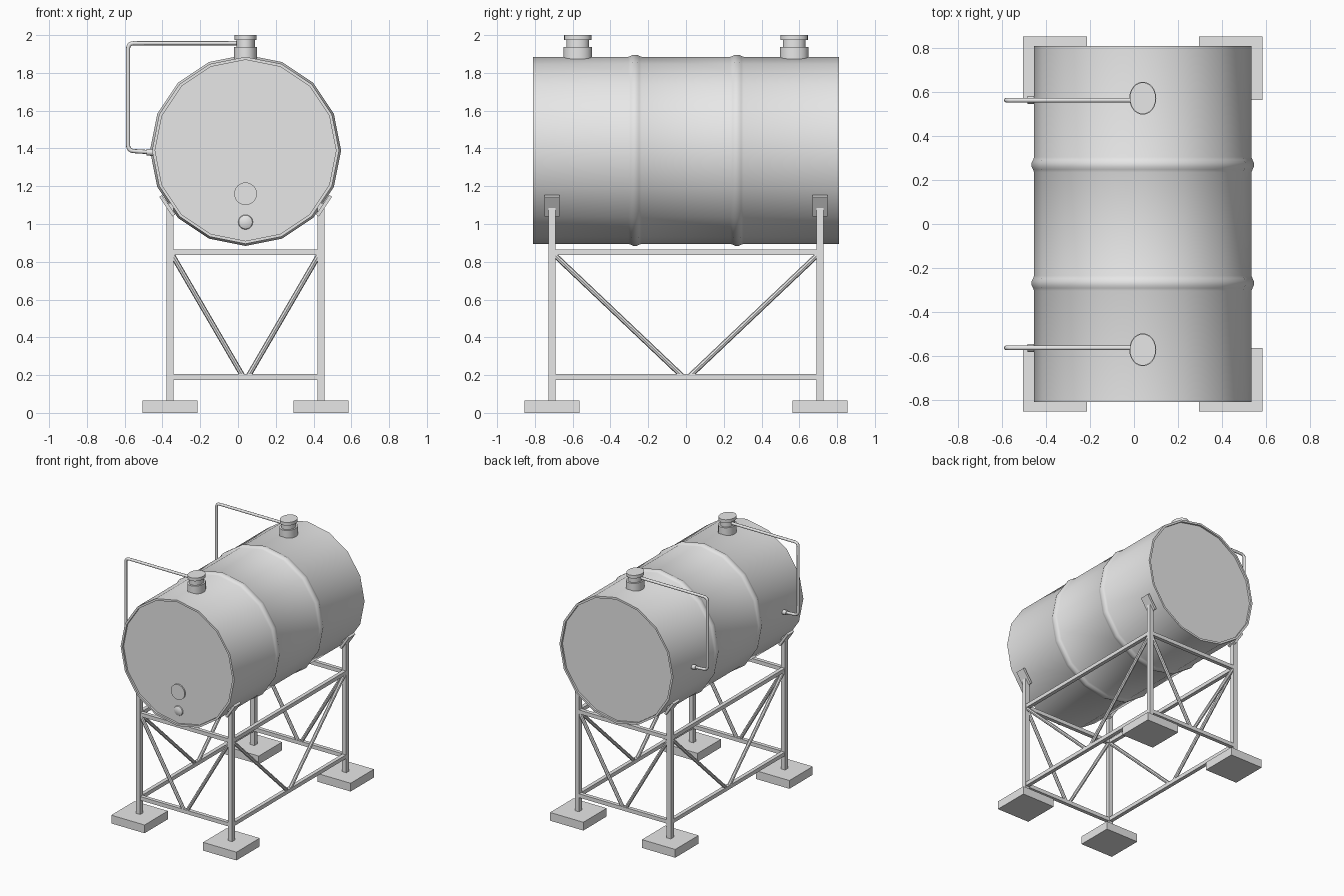
import bpy, bmesh
from math import radians, pi
from mathutils import Vector, Matrix

cube = bpy.data.objects.get("Cube")
if cube:
    bpy.data.objects.remove(cube, do_unlink=True)

grey = bpy.data.materials.new("plain_grey")
grey.use_nodes = True
colour = (0.8, 0.8, 0.8, 1)
grey.diffuse_color = colour
next(n for n in grey.node_tree.nodes if n.type == 'BSDF_PRINCIPLED').inputs["Base Color"].default_value = colour

CX, CZ, R = 0.04, 1.39, 0.495   # tank axis and radius
PX, PY = 0.40, 0.71             # post offsets from the axis
TURN_Y = Matrix.Rotation(pi / 2, 4, 'X')


def finish(name, bm, matrix=Matrix(), smooth=False):
    bmesh.ops.transform(bm, matrix=matrix, verts=bm.verts)
    bmesh.ops.recalc_face_normals(bm, faces=bm.faces)
    mesh = bpy.data.meshes.new(name)
    bm.to_mesh(mesh)
    bm.free()
    mesh.materials.append(grey)
    obj = bpy.data.objects.new(name, mesh)
    bpy.context.collection.objects.link(obj)
    if smooth:
        bpy.ops.object.select_all(action='DESELECT')
        obj.select_set(True)
        bpy.context.view_layer.objects.active = obj
        bpy.ops.object.shade_smooth_by_angle(angle=radians(40))
    return obj


def box(name, centre, size, rotation=Matrix()):
    bm = bmesh.new()
    bmesh.ops.create_cube(bm, size=1)
    return finish(name, bm, Matrix.Translation(centre) @ rotation @ Matrix.Diagonal((*size, 1)))


def rod(name, a, b, radius, sides=8):
    a, b = Vector(a), Vector(b)
    bm = bmesh.new()
    bmesh.ops.create_cone(bm, cap_ends=True, segments=sides, radius1=radius,
                          radius2=radius, depth=(b - a).length)
    turn = (b - a).to_track_quat('Z', 'Y').to_matrix().to_4x4()
    return finish(name, bm, Matrix.Translation((a + b) / 2) @ turn, True)


def lathe(name, profile, sides, matrix):
    bm = bmesh.new()
    verts = [bm.verts.new((r, 0, h)) for r, h in profile]
    edges = [bm.edges.new(pair) for pair in zip(verts, verts[1:])]
    bmesh.ops.spin(bm, geom=verts + edges, cent=(0, 0, 0), axis=(0, 0, 1),
                   angle=2 * pi, steps=sides)
    bmesh.ops.remove_doubles(bm, verts=bm.verts, dist=0.0005)
    return finish(name, bm, matrix, True)


def pipe(name, points, radius, bend):
    # straight runs joined by rounded elbows
    pts = [Vector(p) for p in points]
    path = [pts[0]]
    for before, corner, after in zip(pts, pts[1:], pts[2:]):
        s = corner + (before - corner).normalized() * bend
        e = corner + (after - corner).normalized() * bend
        path += [s.lerp(corner, t / 4).lerp(corner.lerp(e, t / 4), t / 4) for t in range(5)]
    path.append(pts[-1])
    curve = bpy.data.curves.new(name, 'CURVE')
    curve.dimensions = '3D'
    curve.bevel_depth = radius
    curve.bevel_resolution = 2
    curve.use_fill_caps = True
    spline = curve.splines.new('POLY')
    spline.points.add(len(path) - 1)
    for point, co in zip(spline.points, path):
        point.co = (*co, 1)
    curve.materials.append(grey)
    obj = bpy.data.objects.new(name, curve)
    bpy.context.collection.objects.link(obj)


# Tank: rimmed barrel with recessed ends and two rolled ribs
half = [(0, 0.795), (R - 0.016, 0.795), (R - 0.016, 0.81), (R, 0.81)]
bead = [(0.035, 0), (0.022, 0.005), (0.01, 0.011), (-0.01, 0.011), (-0.022, 0.005), (-0.035, 0)]
half += [(R + rise, 0.27 + h) for h, rise in bead]
profile = half + [(r, -h) for r, h in reversed(half)]
lathe("tank", profile, 16, Matrix.Translation((CX, 0, CZ)) @ TURN_Y)

# Front fittings: flat inspection cover and round drain plug
lathe("inspection_cover", [(0, 0), (0.06, 0), (0.06, 0.011), (0, 0.011)], 24,
      Matrix.Translation((CX, -0.795, 1.16)) @ TURN_Y)
lathe("drain_plug", [(0, 0), (0.039, 0), (0.036, 0.006), (0.022, 0.012), (0, 0.015)], 20,
      Matrix.Translation((CX, -0.795, 1.01)) @ TURN_Y)

# Filler necks (slightly oval) and their vent pipes
neck = [(0, 1.85), (0.075, 1.85), (0.075, 1.938), (0.06, 1.938), (0.06, 1.975),
        (0.072, 1.975), (0.072, 2), (0, 2)]
for side, end in ((-1, "front"), (1, "back")):
    y = side * 0.573
    lathe(end + "_filler_neck", neck, 24,
          Matrix.Translation((CX, y, 0)) @ Matrix.Diagonal((0.82, 1, 1, 1)))
    y = side * 0.564
    pipe(end + "_vent_pipe", [(CX, y, 1.957), (-0.582, y, 1.957), (-0.582, y, 1.388),
                              (-0.43, y, 1.378)], 0.011, 0.03)
    rod(end + "_vent_socket", (-0.485, y, 1.38), (-0.43, y, 1.378), 0.018, 12)

# Corner legs: footing, post and tilted saddle plate
for sx, left in ((-1, "right"), (1, "left")):
    for sy, end in ((-1, "front"), (1, "back")):
        name = end + "_" + left
        x, y = CX + sx * PX, sy * PY
        box(name + "_footing", (x, y, 0.0325), (0.29, 0.29, 0.065))
        box(name + "_post", (x, y, 0.585), (0.036, 0.036, 1.05))
        box(name + "_saddle_plate", (CX + sx * 0.415, y, 1.097), (0.018, 0.078, 0.125),
            Matrix.Rotation(sx * radians(33.75), 4, 'Y'))

# Rails and V braces on the four sides
TOP, LOW = 0.85, 0.19
for s, end, left in ((-1, "front", "right"), (1, "back", "left")):
    x, y = CX + s * PX, s * PY
    for z, level in ((TOP, "top"), (LOW, "bottom")):
        box(f"{end}_{level}_rail", (CX, y, z), (2 * PX, 0.03, 0.03))
        box(f"{left}_{level}_rail", (x, 0, z), (0.03, 2 * PY, 0.03))
    for t in (-1, 1):
        rod(end + "_brace", (CX + t * 0.39, y, TOP - 0.01), (CX + t * 0.012, y, LOW), 0.014)
        rod(left + "_brace", (x, t * 0.70, TOP - 0.01), (x, t * 0.015, LOW), 0.014)
